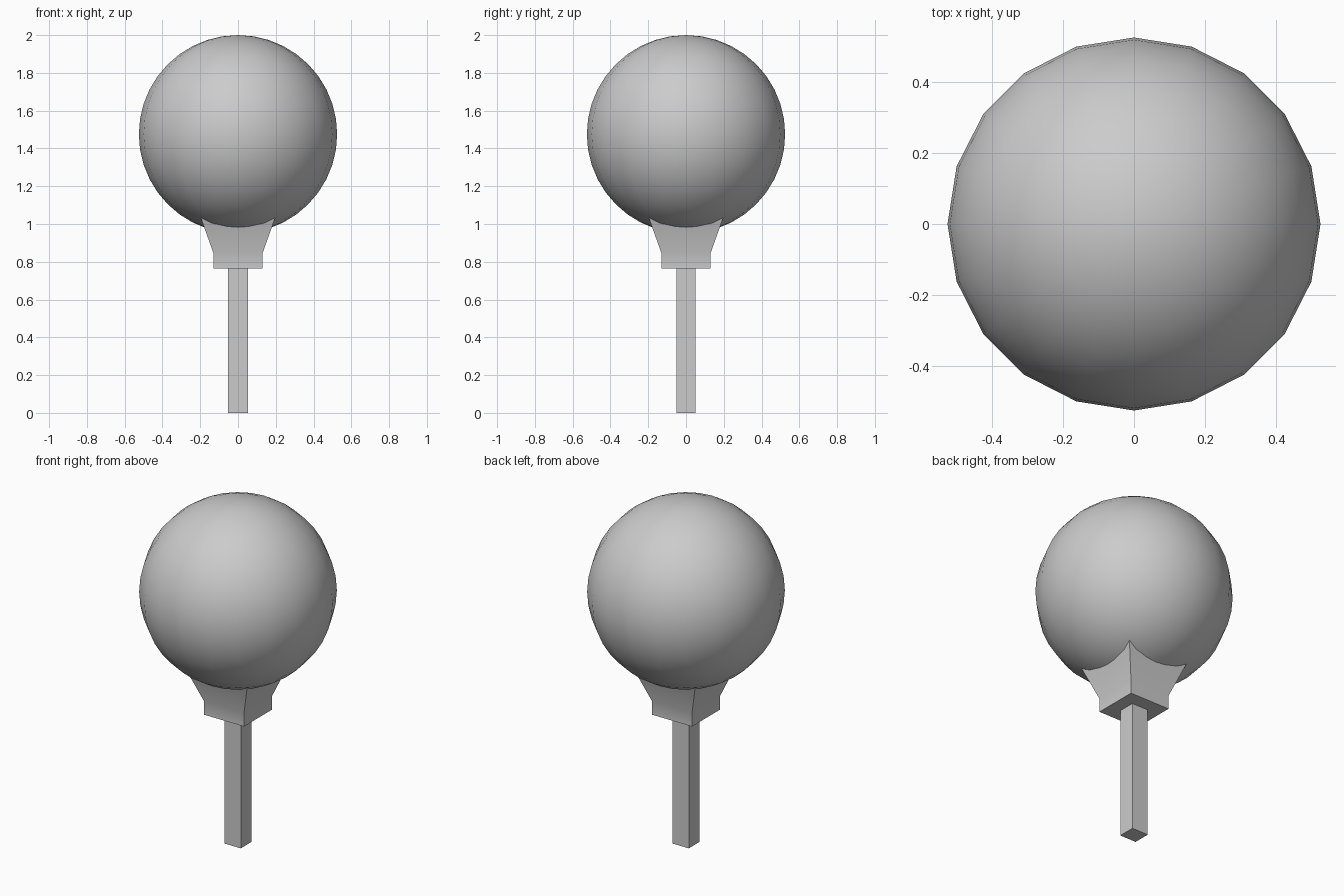
import bpy, bmesh

if "Cube" in bpy.data.objects:
    bpy.data.objects.remove(bpy.data.objects["Cube"])


def square_loft(name, levels):
    """Stack rectangular rings given as (half_x, half_y, z) into a closed solid."""
    bm = bmesh.new()
    rings = [[bm.verts.new((sx * hx, sy * hy, z))
              for sx, sy in ((-1, -1), (1, -1), (1, 1), (-1, 1))]
             for hx, hy, z in levels]
    for low, high in zip(rings, rings[1:]):
        for i in range(4):
            j = (i + 1) % 4
            bm.faces.new((low[i], low[j], high[j], high[i]))
    bm.faces.new(rings[0][::-1])
    bm.faces.new(rings[-1])
    mesh = bpy.data.meshes.new(name)
    bm.to_mesh(mesh)
    bm.free()
    obj = bpy.data.objects.new(name, mesh)
    bpy.context.collection.objects.link(obj)
    return obj


def shade(obj, angle):
    bpy.ops.object.select_all(action='DESELECT')
    obj.select_set(True)
    bpy.context.view_layer.objects.active = obj
    bpy.ops.object.shade_smooth_by_angle(angle=angle)


# Square handle
square_loft("handle", [(0.053, 0.05, 0), (0.053, 0.05, 0.77)])

# Flared square cup, its rim tucked into the ball
cup = square_loft("cup", [(0.13, 0.13, 0.765), (0.13, 0.13, 0.845), (0.203, 0.203, 1.05)])
shade(cup, 0.6)

# Ball
bpy.ops.mesh.primitive_uv_sphere_add(segments=20, ring_count=20, radius=0.525,
                                     location=(0, 0, 1.475))
ball = bpy.context.object
ball.name = "ball"
shade(ball, 0.6)
